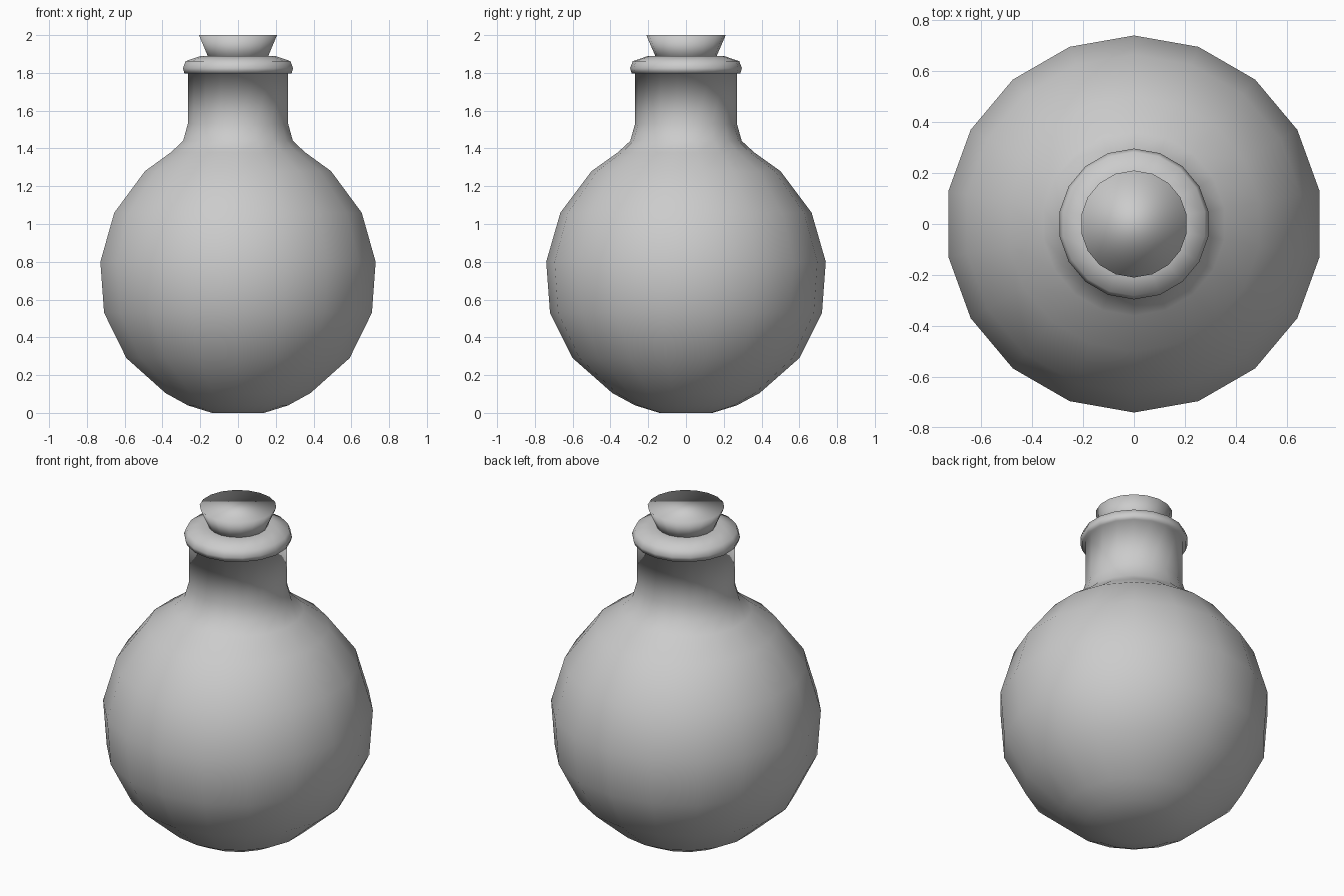
import bpy, bmesh, math

if "Cube" in bpy.data.objects:
    bpy.data.objects.remove(bpy.data.objects["Cube"])

SIDES = 18


def lathe(name, profile, cap_bottom=False, cap_top=False):
    """Revolve (radius, height) points around z, smooth shaded."""
    bm = bmesh.new()
    rings = []
    for r, z in profile:
        ring = []
        for i in range(SIDES):
            a = math.pi / 2 + 2 * math.pi * i / SIDES
            ring.append(bm.verts.new((r * math.cos(a), r * math.sin(a), z)))
        rings.append(ring)
    for low, high in zip(rings, rings[1:]):
        for i in range(SIDES):
            j = (i + 1) % SIDES
            bm.faces.new((low[i], low[j], high[j], high[i]))
    if cap_bottom:
        bm.faces.new(rings[0][::-1])
    if cap_top:
        bm.faces.new(rings[-1])
    for f in bm.faces:
        f.smooth = True
    mesh = bpy.data.meshes.new(name)
    bm.to_mesh(mesh)
    bm.free()
    obj = bpy.data.objects.new(name, mesh)
    bpy.context.collection.objects.link(obj)
    return obj


# Round flask: base, belly, shoulder, neck and rolled lip
lathe("flask", [
    (0.14, 0.0), (0.27, 0.04), (0.39, 0.105), (0.60, 0.29), (0.72, 0.53),
    (0.74, 0.80), (0.665, 1.06), (0.50, 1.28), (0.36, 1.38), (0.295, 1.44),
    (0.27, 1.53), (0.27, 1.80), (0.288, 1.797), (0.296, 1.825),
    (0.282, 1.862), (0.20, 1.89), (0.15, 1.885),
], cap_bottom=True)

# Tapered cork stopper, sunk slightly into the mouth
lathe("cork", [(0.15, 1.86), (0.21, 2.0)], cap_bottom=True, cap_top=True)
